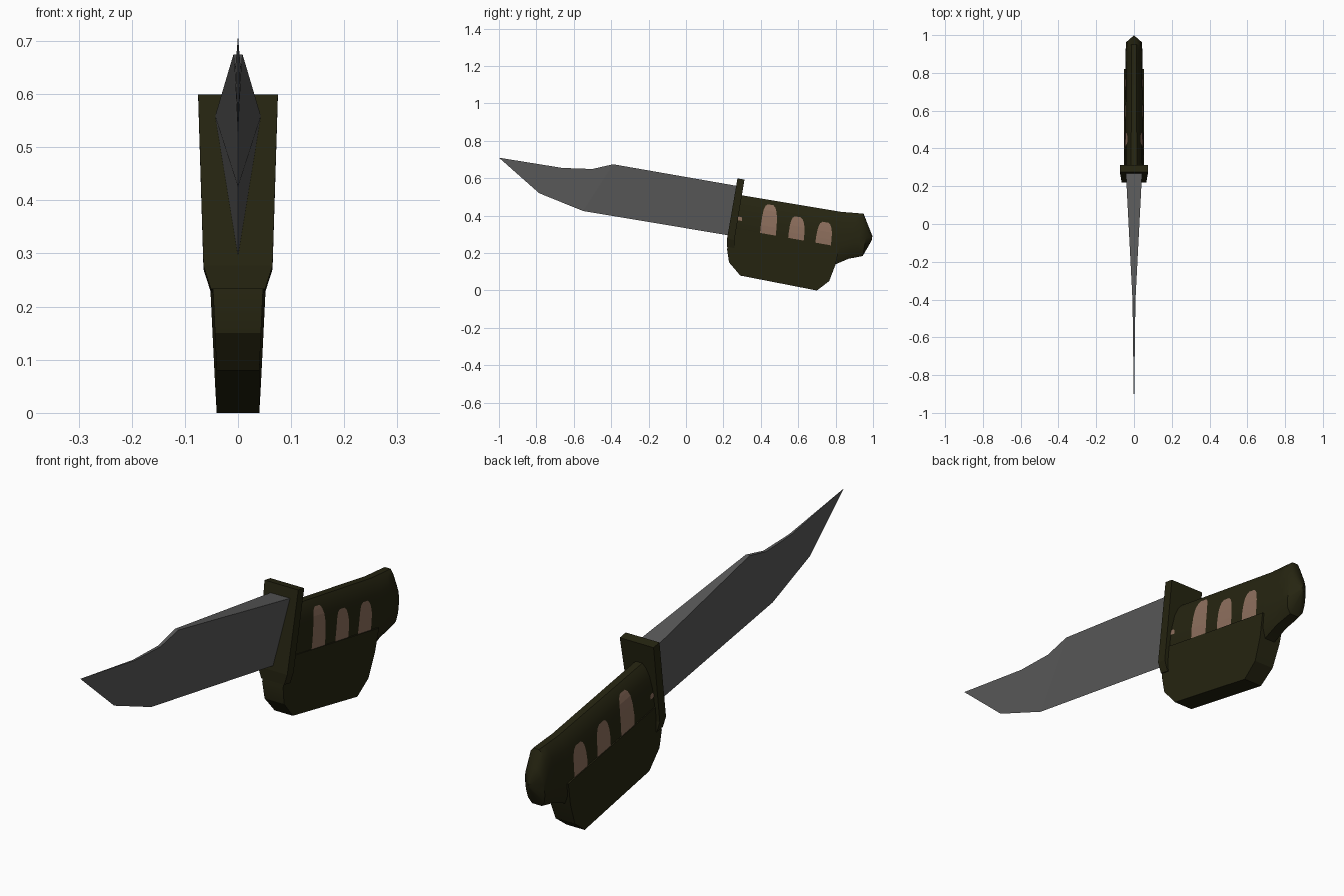
import bpy, bmesh, math

if "Cube" in bpy.data.objects:
    bpy.data.objects.remove(bpy.data.objects["Cube"])

C, S = math.cos(math.radians(10)), math.sin(math.radians(10))

def P(x, s, t):
    """Knife axis coordinates (s along, t up), tilted 10 degrees, to world."""
    return (x, C * s + S * t, -S * s + C * t)

def material(name, rgb):
    m = bpy.data.materials.new(name)
    m.diffuse_color = (*rgb, 1)
    m.use_nodes = True
    m.node_tree.nodes["Principled BSDF"].inputs["Base Color"].default_value = m.diffuse_color
    return m

steel = material("dark steel", (0.10, 0.10, 0.10))
olive = material("dark olive", (0.019, 0.018, 0.0055))
skin = material("tan patch", (0.27, 0.16, 0.11))

def make(name, verts, faces, mat, smooth=None, solid=True):
    me = bpy.data.meshes.new(name)
    me.from_pydata([P(*v) for v in verts], [], faces)
    bm = bmesh.new()
    bm.from_mesh(me)
    bmesh.ops.remove_doubles(bm, verts=bm.verts, dist=1e-5)
    if solid:
        bmesh.ops.recalc_face_normals(bm, faces=bm.faces)
    bm.to_mesh(me)
    bm.free()
    me.materials.append(mat)
    ob = bpy.data.objects.new(name, me)
    bpy.context.collection.objects.link(ob)
    if smooth:
        bpy.ops.object.select_all(action='DESELECT')
        ob.select_set(True)
        bpy.context.view_layer.objects.active = ob
        bpy.ops.object.shade_smooth_by_angle(angle=math.radians(smooth))
    return ob

def slab(name, pts, mat, smooth=None):
    """Side profile of (s, t, half width) mirrored across x = 0."""
    n = len(pts)
    verts = [(w * k, s, t) for k in (1, -1) for s, t, w in pts]
    faces = [list(range(n)), list(range(2 * n - 1, n - 1, -1))]
    faces += [[i, i + n, (i + 1) % n + n, (i + 1) % n] for i in range(n)]
    return make(name, verts, faces, mat, smooth)

# Blade: wedge section with a wide spine and a sharp lower edge
spine = [(0.175, 0.598, 0.043), (-0.501, 0.597, 0.0085), (-0.605, 0.553, 0.0065),
         (-0.764, 0.5305, 0.0045)]
edge = [(0.175, 0.33), (-0.6155, 0.323), (-0.8635, 0.376), (-1.108, 0.5255)]
bv = [(w, s, t) for s, t, w in spine] + [(-w, s, t) for s, t, w in spine]
bv += [(0, s, t) for s, t in edge]
bf = [(i, i + 1, i + 5, i + 4) for i in range(3)] + [(3, 11, 7), (0, 4, 8)]
for o in (0, 4):
    bf += [(o, 8, 9, o + 1), (o + 1, 9, o + 2), (o + 2, 9, 10, o + 3), (o + 3, 10, 11)]
make("blade", bv, bf, steel)

# Guard plate: wider at the top, chamfered in at the bottom
rows = [(0.167, 0.205, 0.638, 0.075), (0.168, 0.208, 0.311, 0.065), (0.176, 0.215, 0.268, 0.051)]
gv = [(w * k, s, t) for a, b, t, w in rows for s, k in ((a, 1), (b, 1), (b, -1), (a, -1))]
gf = [(0, 1, 2, 3), (8, 9, 10, 11)]
gf += [(4 * r + i, 4 * r + (i + 1) % 4, 4 * r + 4 + (i + 1) % 4, 4 * r + 4 + i)
       for r in range(2) for i in range(4)]
make("guard_plate", gv, gf, olive)

# Lower grip block, tapering towards the bottom
outline = [(0.19, 0.372), (0.178, 0.255), (0.2005, 0.188), (0.272, 0.129), (0.689, 0.1215),
           (0.745, 0.182), (0.7635, 0.277), (0.767, 0.372)]
slab("grip_block", [(s, t, 0.04 + 0.012 * (t - 0.12) / 0.252) for s, t in outline], olive, 30)

# Handle: rounded sections (s, bottom, top, half width) along the axis
sections = [(0.19, 0.30, 0.553, 0.050), (0.745, 0.28, 0.558, 0.046), (0.7635, 0.277, 0.560, 0.046),
            (0.827, 0.3185, 0.566, 0.045), (0.864, 0.332, 0.569, 0.044),
            (0.8985, 0.346, 0.512, 0.042), (0.931, 0.435, 0.46, 0.004)]
curve = [(0, 0.5), (0.13, 0.88), (0.35, 1), (0.6, 0.98), (0.8, 0.84), (0.93, 0.6), (1, 0.3)]
hv, hf, m = [], [], len(curve) * 2
for s, b, t, w in sections:
    hv += [(w * g, s, b + (t - b) * f) for f, g in curve]
    hv += [(-w * g, s, b + (t - b) * f) for f, g in reversed(curve)]
for r in range(len(sections) - 1):
    hf += [(r * m + i, r * m + (i + 1) % m, r * m + m + (i + 1) % m, r * m + m + i) for i in range(m)]
hf += [list(range(m)), list(range(len(hv) - m, len(hv)))]
make("handle", hv, hf, olive, 40)

def handle_width(s, t):
    """Half width of the straight part of the handle."""
    a, b = sections[0], sections[1]
    k = (s - a[0]) / (b[0] - a[0])
    bot, top, w = (a[i] + k * (b[i] - a[i]) for i in (1, 2, 3))
    f = (t - bot) / (top - bot)
    for (f0, g0), (f1, g1) in zip(curve, curve[1:]):
        if f <= f1:
            return w * (g0 + (g1 - g0) * (f - f0) / (f1 - f0))
    return w * 0.3

# Tan patches: thin plates that follow the handle, rounded at the top
def patch(name, s0, s1, t0, t1, lean):
    levels = [(0, 0, 1), (0.3, 0, 1), (0.6, 0.03, 0.97), (0.8, 0.08, 0.9), (0.93, 0.16, 0.8), (1, 0.3, 0.66)]
    verts, faces = [], []
    for k in (1, -1):
        o = len(verts)
        for f, a, b in levels:
            t = t0 + (t1 - t0) * f
            for q in (a, (a + b) / 2, b):
                s = s0 + (s1 - s0) * q - lean * f
                verts.append((k * (handle_width(s, t) + 0.0025), s, t))
        for r in range(len(levels) - 1):
            for c in range(2):
                i = o + 3 * r + c
                q = (i, i + 1, i + 4, i + 3)
                faces.append(q if k > 0 else q[::-1])
    make(name, verts, faces, skin, solid=False)

patch("patch_front", 0.337, 0.422, 0.365, 0.53, 0.012)
patch("patch_middle", 0.490, 0.574, 0.365, 0.492, 0.010)
patch("patch_rear", 0.637, 0.721, 0.365, 0.489, 0.006)
patch("patch_small", 0.203, 0.230, 0.418, 0.438, 0)
